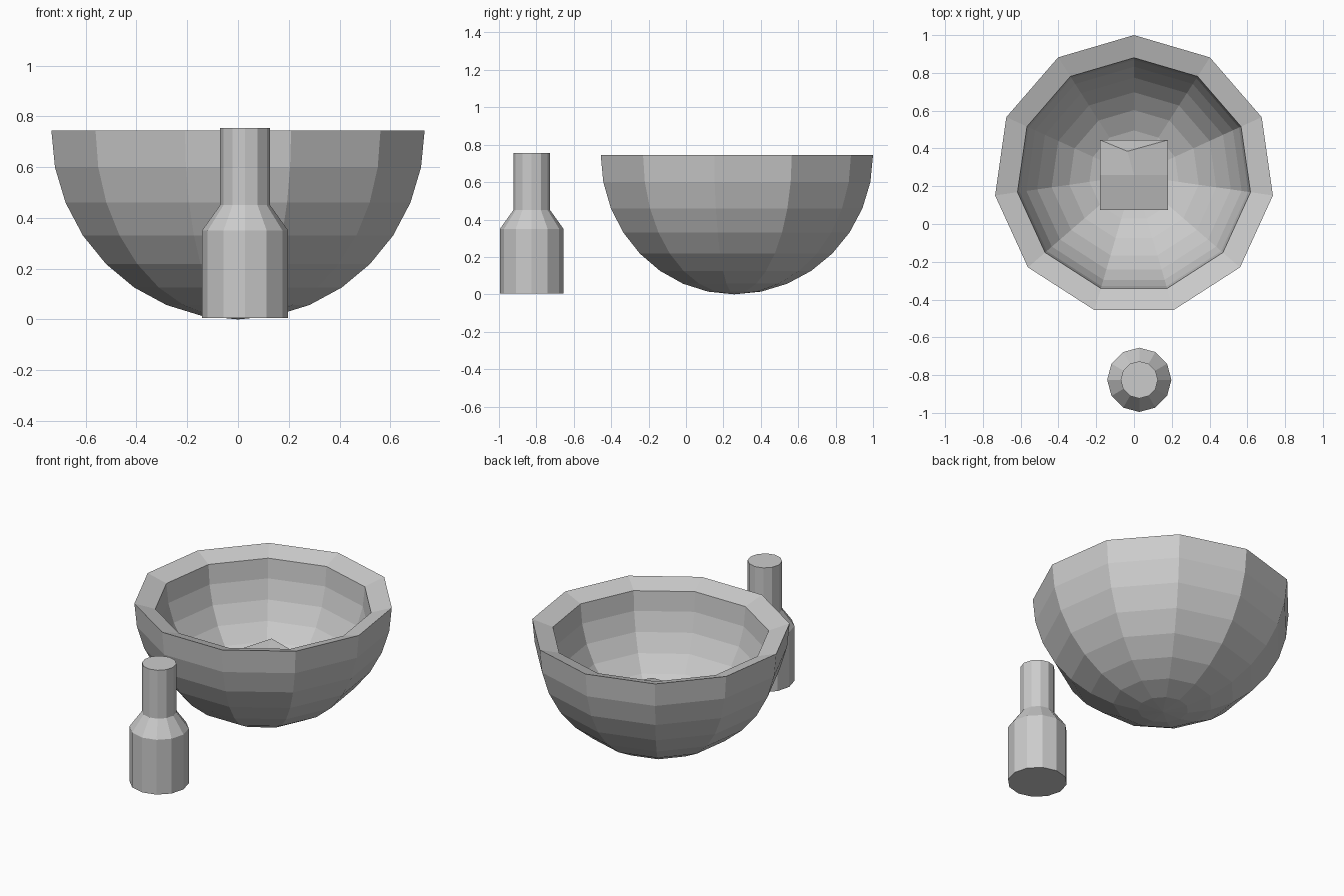
import bpy, math

if "Cube" in bpy.data.objects:
    bpy.data.objects.remove(bpy.data.objects["Cube"])


def lathe(name, profile, sides, center):
    """Revolve (radius, z) points; radius 0 closes with a pole. First vertex faces +y."""
    verts, rings, faces = [], [], []
    for r, z in profile:
        n = sides if r > 1e-6 else 1
        ring = []
        for i in range(n):
            a = math.pi / 2 + 2 * math.pi * i / sides
            ring.append(len(verts))
            verts.append((center[0] + r * math.cos(a), center[1] + r * math.sin(a), z))
        rings.append(ring)
    for lo, hi in zip(rings, rings[1:]):
        for i in range(sides):
            j = (i + 1) % sides
            if len(lo) == 1:
                faces.append((lo[0], hi[j], hi[i]))
            elif len(hi) == 1:
                faces.append((lo[i], lo[j], hi[0]))
            else:
                faces.append((lo[i], lo[j], hi[j], hi[i]))
    return make(name, verts, faces)


def make(name, verts, faces):
    mesh = bpy.data.meshes.new(name)
    mesh.from_pydata(verts, [], faces)
    mesh.update()
    ob = bpy.data.objects.new(name, mesh)
    bpy.context.collection.objects.link(ob)
    return ob


# Bowl: thick half sphere, inner shell slightly lowered so the rim slopes inward
R, r_in, z_out, z_in = 0.743, 0.623, 0.745, 0.705
steps = [math.radians(11.25 * k) for k in range(9)]
outer = [(R * math.cos(t), z_out - z_out * math.sin(t)) for t in reversed(steps)]
inner = [(r_in * math.cos(t), z_in - r_in * math.sin(t)) for t in steps]
lathe("bowl", outer + inner, 11, (0, 0.257))

# Bottle: body, shoulder and neck
lathe("bottle", [(0, 0.005), (0.17, 0.005), (0.17, 0.35), (0.0985, 0.45),
                 (0.0985, 0.755), (0, 0.755)], 12, (0.028, -0.825))

# Lump in the bowl: block with a 3 x 3 top whose middle back point is pulled up and in
xs, ys = (-0.18, 0, 0.18), (0.075, 0.26, 0.445)
heights = (0.32, 0.37, 0.33)
top = [(x, y, h) for y, h in zip(ys, heights) for x in xs]
top[7] = (-0.035, 0.385, 0.43)
base = [(x, y, 0.09) for y in ys for x in xs]
faces = []
for j in range(2):
    for i in range(2):
        a = j * 3 + i
        faces.append((a, a + 1, a + 4, a + 3))
        faces.append((a + 9, a + 12, a + 13, a + 10))
loop = (0, 1, 2, 5, 8, 7, 6, 3)
for a, b in zip(loop, loop[1:] + loop[:1]):
    if 7 not in (a, b):
        faces.append((a + 9, b + 9, b, a))
# back wall leans in below the pulled point
faces += [(8, 7, 6), (17, 8, 6, 15, 16)]
make("lump", top + base, faces)
